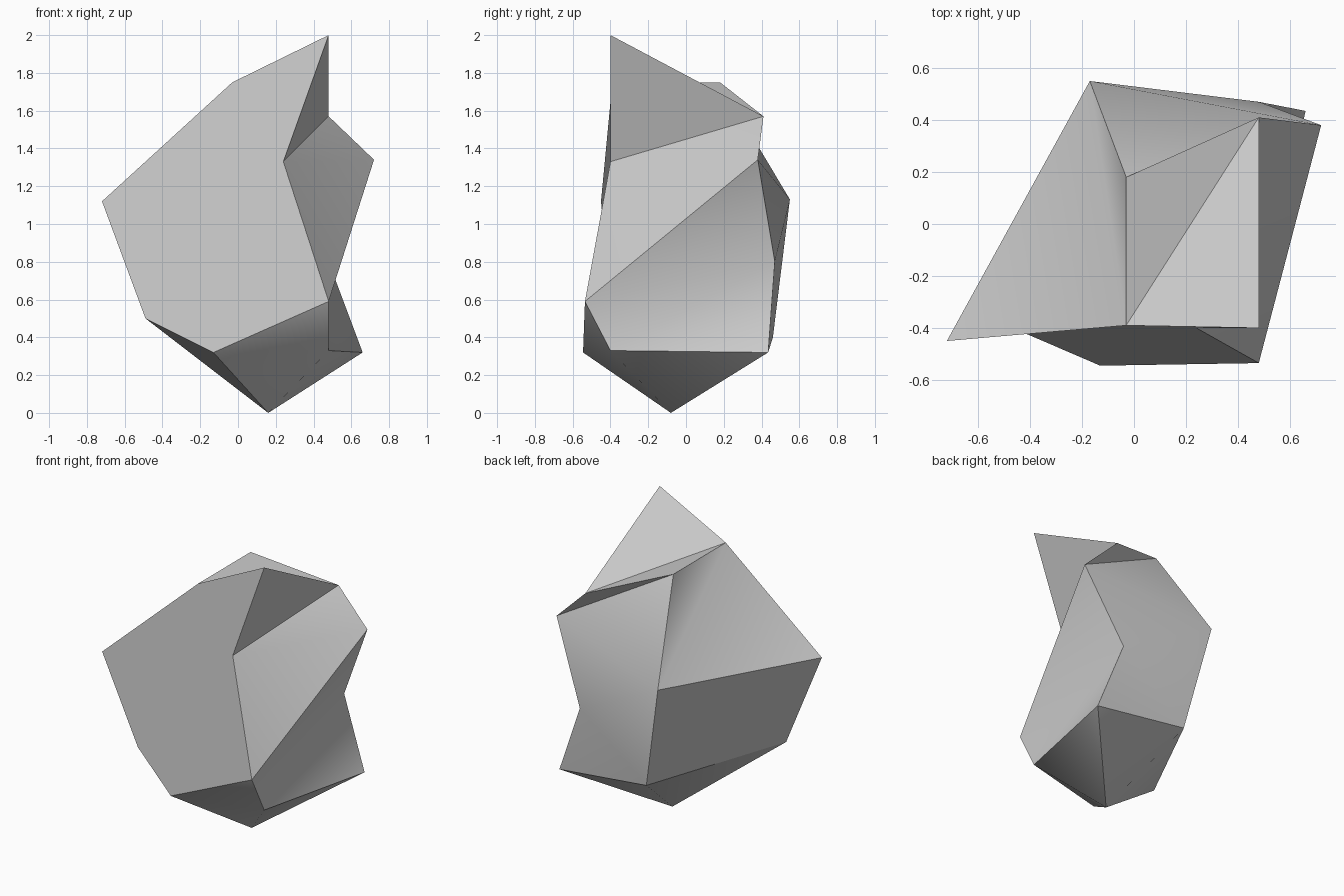
import bpy, bmesh

if "Cube" in bpy.data.objects:
    bpy.data.objects.remove(bpy.data.objects["Cube"])

# Corner points of the faceted boulder
corners = {
    "A": (-0.17, 0.55, 1.13), "B": (-0.03, 0.18, 1.75), "C": (-0.03, -0.39, 1.75),
    "D": (-0.72, -0.45, 1.12), "E": (0.48, 0.41, 1.57), "F": (0.48, -0.40, 2.00),
    "G": (0.72, 0.38, 1.34), "H": (0.48, -0.535, 0.59), "I": (-0.13, -0.545, 0.32),
    "J": (0.66, 0.435, 0.32), "K": (0.48, 0.47, 0.80), "L": (-0.49, -0.39, 0.50),
    "M": (0.24, -0.40, 1.33), "N": (0.48, -0.40, 0.33), "O": (0.16, -0.08, 0.0),
    "P": (-0.02, 0.46, 0.40),
}

# Facets: each entry is one visible plane, split where it bends
facets = [
    "DLIHMFC",          # front
    "ADC ACB",          # upper left slope
    "BCE", "CFE",       # top
    "FME", "MGE MHG",   # upper right
    "BEG",              # overhang at the back
    "BGA AGK AKP PKJ",  # back
    "HGK HKN KNJ",      # lower right notch
    "IHN INO NJO",      # lower front
    "ADP DLP",          # lower left
    "LOP PJO", "LIO",   # underside
]

bm = bmesh.new()
verts = {k: bm.verts.new(co) for k, co in corners.items()}
facet_of = {}
for n, facet in enumerate(facets):
    for loop in facet.split():
        face = bm.faces.new([verts[c] for c in loop])
        face.smooth = True
        facet_of[face] = n
bmesh.ops.recalc_face_normals(bm, faces=bm.faces[:])

# Crisp edges between facets, soft bends inside them
for edge in bm.edges:
    edge.smooth = len({facet_of[f] for f in edge.link_faces}) == 1

mesh = bpy.data.meshes.new("boulder")
bm.to_mesh(mesh)
bm.free()
bpy.context.collection.objects.link(bpy.data.objects.new("boulder", mesh))
